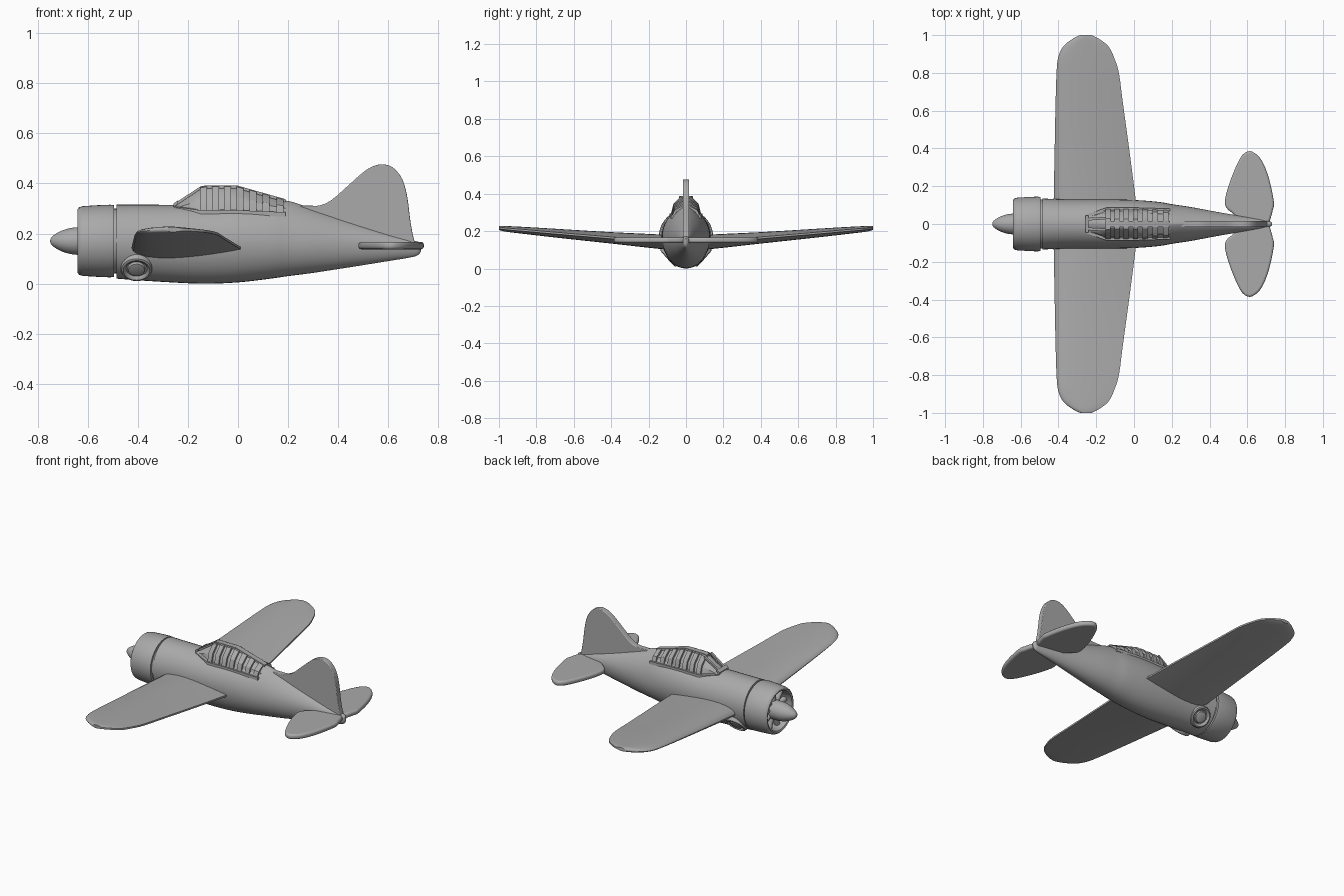
import bpy, bmesh, math
from mathutils import Vector, Matrix

cube = bpy.data.objects.get("Cube")
if cube:
    bpy.data.objects.remove(cube, do_unlink=True)

grey = bpy.data.materials.new("airframe_grey")
grey.use_nodes = True
grey.diffuse_color = (0.4, 0.4, 0.4, 1)
grey.node_tree.nodes["Principled BSDF"].inputs["Base Color"].default_value = (0.4, 0.4, 0.4, 1)


def spline(pts, n=4, closed=False):
    """Catmull-Rom resampling of tuples of any length."""
    out, m = [], len(pts)
    for i in range(m if closed else m - 1):
        ids = [i - 1, i, i + 1, i + 2]
        ids = [k % m if closed else min(max(k, 0), m - 1) for k in ids]
        a, b, c, d = (pts[k] for k in ids)
        for j in range(n):
            t = j / n
            out.append(tuple(0.5 * (2 * q + (r - p) * t + (2 * p - 5 * q + 4 * r - s) * t * t
                                    + (3 * q - p - 3 * r + s) * t ** 3)
                             for p, q, r, s in zip(a, b, c, d)))
    return out if closed else out + [pts[-1]]


def finish(name, bm, mirror=False, bevel=0, angle=40):
    bmesh.ops.remove_doubles(bm, verts=bm.verts, dist=1e-5)
    bmesh.ops.recalc_face_normals(bm, faces=bm.faces)
    me = bpy.data.meshes.new(name)
    bm.to_mesh(me)
    bm.free()
    me.materials.append(grey)
    ob = bpy.data.objects.new(name, me)
    bpy.context.collection.objects.link(ob)
    if bevel:
        mod = ob.modifiers.new("rounded_rim", "BEVEL")
        mod.width, mod.segments, mod.limit_method = bevel, 3, "ANGLE"
        mod.angle_limit = math.radians(50)
    if mirror:
        mod = ob.modifiers.new("mirror", "MIRROR")
        mod.use_axis = (False, True, False)
        mod.use_mirror_merge = False
    bpy.ops.object.select_all(action="DESELECT")
    ob.select_set(True)
    bpy.context.view_layer.objects.active = ob
    bpy.ops.object.shade_smooth_by_angle(angle=math.radians(angle))
    return ob


def loft(bm, rings):
    """Skin closed rings of equal length and cap both ends."""
    vs = [[bm.verts.new(p) for p in r] for r in rings]
    n = len(vs[0])
    for a, b in zip(vs, vs[1:]):
        for i in range(n):
            bm.faces.new((a[i], a[(i + 1) % n], b[(i + 1) % n], b[i]))
    bm.faces.new(vs[0])
    bm.faces.new(vs[-1])


def lathe(bm, profile, origin, axis=(1, 0, 0), seg=40):
    """Revolve (height, radius) points around an axis."""
    rot = Vector((1, 0, 0)).rotation_difference(Vector(axis)).to_matrix()
    rings = []
    for h, r in profile:
        r = max(r, 0.0005)
        rings.append([Vector(origin) + rot @ Vector((h, r * math.cos(k * math.tau / seg),
                      r * math.sin(k * math.tau / seg))) for k in range(seg)])
    loft(bm, rings)


def plate(bm, outline, thick, place):
    """Flat plate from a 2D outline; place maps (u, v, offset) to space."""
    loft(bm, [[place(u, v, o) for u, v in outline] for o in (-thick / 2, thick / 2)])


# Fuselage stations: x, bottom, widest height, top, half width, upper taper
stations = [(-.485, .02, .17, .315, .135, 1), (-.35, .01, .17, .315, .13, 1),
            (-.15, .0, .17, .315, .13, 1), (0, .005, .17, .325, .127, 1.1),
            (.13, .02, .165, .33, .117, 1.3), (.2, .03, .16, .33, .105, 1.45),
            (.3, .043, .16, .298, .09, 1.45), (.45, .066, .157, .248, .062, 1.4),
            (.6, .09, .155, .2, .037, 1.2), (.69, .105, .155, .175, .022, 1),
            (.72, .115, .15, .167, .015, 1), (.73, .13, .15, .16, .006, 1)]
rings = []
for x, zb, zm, zt, w, p in spline(stations, 4):
    ring = []
    for k in range(40):
        c, s = math.cos(k * math.tau / 40), math.sin(k * math.tau / 40)
        y = w * math.copysign(abs(c) ** (p if s > 0 else 1), c)
        ring.append((x, y, zm + s * ((zt - zm) if s > 0 else (zm - zb))))
    rings.append(ring)
bm = bmesh.new()
loft(bm, rings)
finish("fuselage", bm)

# Engine cowling with hollow mouth, recessed joint, spinner and cylinders
hub = (0, 0, .17)
bm = bmesh.new()
lathe(bm, [(-.495, .12), (-.495, .143), (-.51, .145), (-.56, .143), (-.62, .139), (-.634, .135),
           (-.64, .127), (-.636, .117), (-.61, .112), (-.56, .11), (-.56, .0)], hub, seg=48)
finish("cowling", bm)
bm = bmesh.new()
lathe(bm, [(-.52, .132), (-.44, .125)], hub)
finish("cowling_joint", bm)
bm = bmesh.new()
lathe(bm, spline([(-.75, 0), (-.744, .016), (-.715, .036), (-.68, .049), (-.64, .055), (-.55, .055)], 3), hub)
finish("spinner", bm)
bm = bmesh.new()
for k in range(9):
    a = k * math.tau / 9 + math.pi / 2
    lathe(bm, [(.03, .017), (.112, .017)], (-.59, 0, .17), (0, math.cos(a), math.sin(a)), 12)
finish("engine_cylinders", bm)

# Wings: span y, leading x, trailing x, height, thickness
span = [(0, -.425, .02, .136, .076), (.12, -.425, .01, .142, .074), (.4, -.42, -.026, .164, .056),
        (.65, -.415, -.06, .185, .044), (.8, -.41, -.08, .198, .036), (.88, -.402, -.105, .205, .031),
        (.94, -.375, -.135, .21, .027), (.98, -.325, -.185, .214, .022), (1, -.285, -.225, .216, .014)]


def half_thickness(u, t):
    return 5 * t * (.2969 * u ** .5 - .126 * u - .3516 * u * u + .2843 * u ** 3 - .1036 * u ** 4) + .005 * u ** .5


chord = [(1 - math.cos(math.pi * k / 12)) / 2 for k in range(13)]
rings = []
for y, x0, x1, z, t in spline(span, 3):
    upper = [(x0 + u * (x1 - x0), y, z + half_thickness(u, t)) for u in chord]
    lower = [(x0 + u * (x1 - x0), y, z - half_thickness(u, t)) for u in chord[:0:-1]]
    rings.append(upper + lower)
bm = bmesh.new()
loft(bm, rings)
finish("wings", bm, mirror=True)

# Tailplane and fin
tail = [(.70, -.005), (.735, .075), (.74, .12), (.715, .24), (.68, .33), (.64, .375), (.60, .384),
        (.56, .345), (.51, .23), (.482, .13), (.49, .085), (.53, .05), (.58, .0)]
bm = bmesh.new()
plate(bm, spline(tail, 3, True), .03, lambda u, v, o: (u, v, .152 + o))
finish("tailplane", bm, mirror=True, bevel=.011)
fin = [(.24, .311), (.29, .311), (.33, .313), (.375, .335), (.44, .392), (.50, .445), (.54, .469),
       (.58, .476), (.62, .462), (.655, .418), (.675, .35), (.688, .25), (.70, .185), (.71, .15)]
bm = bmesh.new()
plate(bm, spline(fin, 3) + [(.6, .15), (.45, .2), (.3, .27)], .034, lambda u, v, o: (u, o, v))
finish("fin", bm, bevel=.012)

# Canopy stations: x, sill height, sill half width, top, top half width
cockpit = [(-.255, .295, .045, .318, .022), (-.15, .28, .083, .387, .028), (-.13, .28, .084, .391, .028),
           (-.005, .28, .084, .391, .026), (.19, .272, .078, .336, .02)]


def canopy_ring(x, inset):
    for a, b in zip(cockpit, cockpit[1:]):
        if x <= b[0]:
            break
    t = (x - a[0]) / (b[0] - a[0])
    zb, wb, zt, wt = (p + (q - p) * t for p, q in zip(a[1:], b[1:]))
    ws, zs = (wb + wt) / 2 + .012, zb + (zt - zb) * .58
    half = [(wb, zb - .03), (wb, zb), (ws, zs), (wt, zt - .004)]
    pts = half + [(0, zt)] + [(-y, z) for y, z in reversed(half)]
    return [(x, y - math.copysign(min(inset, abs(y)), y), z - inset) for y, z in pts]


bm = bmesh.new()
loft(bm, [canopy_ring(x, .009) for x in (-.25, -.2, -.15, -.13, -.005, .09, .19)])
finish("canopy_glass", bm, angle=30)
bm = bmesh.new()
for x in (-.138, -.09, -.042, .008, .06, .112, .168):
    loft(bm, [canopy_ring(x - .014, 0), canopy_ring(x + .014, 0)])
finish("canopy_ribs", bm, angle=30)


def rail(bm, path, w, h):
    loft(bm, [[(x, y - w, z - h), (x, y + w, z - h), (x, y + w, z + h), (x, y - w, z + h)] for x, y, z in path])


# Canopy rails: top spine, sills and windscreen posts
bm = bmesh.new()
rail(bm, [(c[0], 0, c[3] - .005) for c in cockpit[1:]], .016, .006)
finish("canopy_spine", bm)
bm = bmesh.new()
rail(bm, [(c[0], c[2] - .003, c[1] + .004) for c in cockpit], .006, .009)
rail(bm, [(c[0], c[4] + .003, c[3] - .005) for c in cockpit[:2]], .007, .006)
finish("canopy_rails", bm, mirror=True)
bm = bmesh.new()
rail(bm, [(-.258, 0, .312), (-.24, 0, .325)], .045, .007)
finish("windscreen_base", bm)

# Retracted wheels set into the lower flanks
tilt = math.radians(42)
bm = bmesh.new()
lathe(bm, [(-.04, .064), (-.004, .064), (.005, .06), (.008, .053), (.005, .046), (-.003, .041),
           (-.003, .036), (.006, .032), (.009, .022), (.009, 0)],
      (-.405, -.093, .058), (0, -math.cos(tilt), -math.sin(tilt)), 32)
finish("wheels", bm, mirror=True)
